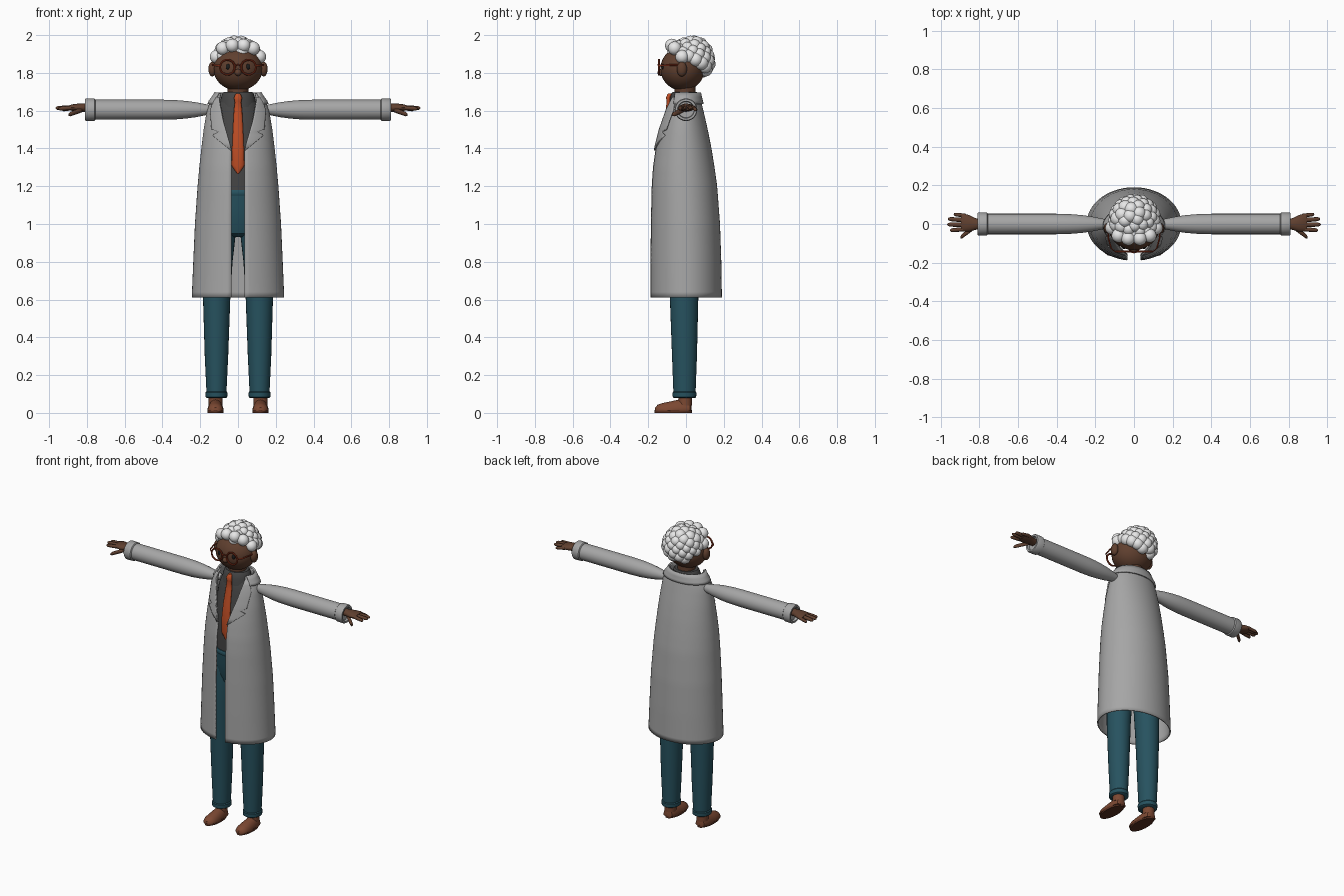
import bpy, bmesh, math
from mathutils import Matrix, Vector

cube = bpy.data.objects.get("Cube")
if cube:
    bpy.data.objects.remove(cube)


def material(name, *rgb):
    m = bpy.data.materials.new(name)
    m.use_nodes = True
    m.diffuse_color = (*rgb, 1)
    m.node_tree.nodes["Principled BSDF"].inputs["Base Color"].default_value = (*rgb, 1)
    return m


GREY = material("coat grey", .38, .38, .38)
SHIRT = material("charcoal", .06, .06, .06)
TEAL = material("dark teal", .02, .085, .115)
ORANGE = material("burnt orange", .52, .075, .018)
SKIN = material("brown skin", .115, .05, .028)
HAIR = material("white hair", .8, .8, .8)
SHOE = material("shoe brown", .2, .065, .032)
SOLE = material("sole brown", .1, .03, .015)
FRAME = material("frame red", .27, .035, .012)
BLACK = material("eye black", .012, .012, .012)


def finish(name, bm, mat, thick=0):
    bmesh.ops.recalc_face_normals(bm, faces=bm.faces)
    me = bpy.data.meshes.new(name)
    bm.to_mesh(me)
    bm.free()
    me.materials.append(mat)
    ob = bpy.data.objects.new(name, me)
    bpy.context.collection.objects.link(ob)
    if thick:
        mod = ob.modifiers.new("thickness", "SOLIDIFY")
        mod.thickness, mod.offset = thick, 0
    return ob


def bridge(bm, rings, closed):
    rows = [[bm.verts.new(p) for p in r] for r in rings]
    n = len(rows[0])
    for a, b in zip(rows, rows[1:]):
        for i in range(n if closed else n - 1):
            j = (i + 1) % n
            bm.faces.new((a[i], a[j], b[j], b[i]))
    if closed:
        bm.faces.new(rows[0])
        bm.faces.new(rows[-1])


def loft_into(bm, axis, sections, n=24, floor=None):
    """Sections are (x, y, z, radius_u, radius_v); rings lie across the axis."""
    rings = []
    for x, y, z, ru, rv in sections:
        ring = []
        for k in range(n):
            c, s = math.cos(math.tau * k / n), math.sin(math.tau * k / n)
            off = {"x": (0, ru * c, rv * s), "y": (ru * c, 0, rv * s),
                   "z": (ru * c, rv * s, 0)}[axis]
            p = Vector((x, y, z)) + Vector(off)
            if floor is not None:
                p.z = max(p.z, floor)
            ring.append(p)
        rings.append(ring)
    bridge(bm, rings, True)


def loft(name, mat, axis, sections, n=24, floor=None):
    bm = bmesh.new()
    loft_into(bm, axis, sections, n, floor)
    return finish(name, bm, mat)


def upright(name, mat, table, n=32):
    """Table rows are (z, half width, front y, back y)."""
    return loft(name, mat, "z", [(0, (f + b) / 2, z, a, (b - f) / 2) for z, a, f, b in table], n)


def balls(name, mat, items, u=20, v=12):
    """Items are (centre, radii)."""
    bm = bmesh.new()
    for c, r in items:
        bmesh.ops.create_uvsphere(bm, u_segments=u, v_segments=v, radius=1,
                                  matrix=Matrix.LocRotScale(Vector(c), None, Vector(r)))
    return finish(name, bm, mat)


def lerp(table, z):
    for a, b in zip(table, table[1:]):
        if z <= b[0]:
            t = max(0, (z - a[0]) / (b[0] - a[0]))
            return [p + (q - p) * t for p, q in zip(a[1:], b[1:])]
    return table[-1][1:]


# Coat: open-fronted shell wrapped around an oval profile
COAT = [(.61, .245, -.19, .19), (.8, .237, -.19, .187), (1, .228, -.188, .18),
        (1.2, .214, -.184, .165), (1.3, .205, -.177, .151), (1.4, .194, -.163, .135),
        (1.5, .182, -.144, .115), (1.6, .165, -.117, .092), (1.65, .146, -.1, .08),
        (1.69, .115, -.09, .07)]
OPENING = [(.61, .035), (1.39, .035), (1.55, .08), (1.66, .1), (1.69, .095)]


def coat_point(t, z, off=0):
    a, f, b = lerp(COAT, z)
    return ((a + off) * math.sin(t), (f + b) / 2 - ((b - f) / 2 + off) * math.cos(t), z)


def coat_angle(x, z):
    return math.asin(min(.98, x / lerp(COAT, z)[0]))


def wrap(name, rows, thick, off):
    """Rows are (z, start angle, end angle) on the coat surface."""
    bm = bmesh.new()
    n = 56 if rows[0][2] > 3 else 9
    bridge(bm, [[coat_point(t0 + (t1 - t0) * i / n, z, off) for i in range(n + 1)]
                for z, t0, t1 in rows], False)
    return finish(name, bm, GREY, thick)


rows = []
for k in range(37):
    z = .61 + 1.08 * k / 36
    t = coat_angle(lerp(OPENING, z)[0], z)
    rows.append((z, t, math.tau - t))
wrap("coat", rows, .008, -.004)

# Notched lapels and the collar behind the neck
LAPEL = [(1.39, .037), (1.47, .132), (1.487, .1), (1.5, .135), (1.6, .142), (1.67, .12)]
for s, side in ((1, "left"), (-1, "right")):
    rows = []
    for z in (1.39, 1.43, 1.47, 1.487, 1.5, 1.53, 1.56, 1.6, 1.64, 1.67):
        rows.append((z, s * coat_angle(lerp(OPENING, z)[0] - .003, z),
                     s * coat_angle(lerp(LAPEL, z)[0], z)))
    wrap(side + "_lapel", rows, .009, .004)
wrap("coat_collar", [(z, 1, math.tau - 1) for z in (1.635, 1.65, 1.67, 1.695)], .01, .005)

# Shirt, shirt collar and tie
upright("shirt", SHIRT, [(1.15, .14, -.12, .1), (1.4, .14, -.125, .1), (1.5, .132, -.112, .09),
                         (1.58, .122, -.095, .075), (1.64, .1, -.083, .062), (1.68, .07, -.065, .055)])
upright("shirt_collar", SHIRT, [(1.62, .098, -.09, .07), (1.66, .092, -.085, .068),
                                (1.69, .083, -.077, .064), (1.7, .074, -.07, .058)])
TIE = [(1.265, .003, -.122), (1.285, .018, -.124), (1.31, .034, -.126), (1.4, .031, -.13),
       (1.5, .027, -.118), (1.6, .022, -.097), (1.645, .017, -.092), (1.65, .019, -.093),
       (1.67, .021, -.094), (1.685, .015, -.088), (1.692, .008, -.084)]
loft("tie", ORANGE, "z", [(0, y, z, w, .011) for z, w, y in TIE], 16)

# Trousers: hips, waistband, legs and turned cuffs
upright("hips", TEAL, [(.93, .05, -.05, .04), (.95, .11, -.085, .075), (1, .148, -.1, .09),
                       (1.08, .15, -.115, .1), (1.17, .146, -.124, .105)])
upright("waistband", TEAL, [(1.15, .147, -.126, .106), (1.155, .15, -.13, .108),
                            (1.175, .15, -.13, .108), (1.18, .146, -.126, .105)])
for s, side in ((1, "left"), (-1, "right")):
    LEG = [(.09, .114, -.008, .052, .058), (.3, .114, -.008, .062, .066), (.6, .113, -.01, .072, .075),
           (.8, .106, -.01, .077, .082), (.92, .095, -.008, .08, .087), (1.05, .078, -.005, .075, .085)]
    loft(side + "_trouser_leg", TEAL, "z", [(s * x, y, z, a, b) for z, x, y, a, b in LEG], 28)
    loft(side + "_trouser_cuff", TEAL, "z", [(s * .114, -.008, z, r, r + .005) for z, r in
         ((.08, .052), (.084, .057), (.108, .058), (.114, .053))], 28)

    # Shoes
    loft(side + "_ankle", SHOE, "z", [(s * .119, -.005, z, .036, .036) for z in (.04, .1)])
    SHOE_LINE = [(.03, .018, .03), (.022, .032, .05), (0, .039, .06), (-.04, .041, .058),
                 (-.085, .043, .048), (-.125, .042, .04), (-.15, .033, .031), (-.163, .015, .016)]
    loft(side + "_shoe", SHOE, "y", [(s * .119, y, .012, w, h) for y, w, h in SHOE_LINE], 24, .01)
    loft(side + "_shoe_sole", SOLE, "z", [(s * .119, -.067, z, .043, .099) for z in (0, .015)], 32)

    # Sleeves with cuffs
    ARM = [(.12, .018), (.15, .025), (.18, .031), (.22, .039), (.27, .046), (.33, .051),
           (.4, .053), (.77, .053)]
    loft(side + "_sleeve", GREY, "x", [(s * x, 0, 1.605, r, r) for x, r in ARM], 28)
    loft(side + "_sleeve_cuff", GREY, "x", [(s * x, 0, 1.605, r, r) for x, r in
         ((.755, .053), (.76, .059), (.803, .06), (.81, .056), (.81, .045), (.795, .042))], 28)

    # Hand: palm, four fingers and thumb in one mesh
    bm = bmesh.new()
    loft_into(bm, "x", [(s * x, y, 1.616, ry, rz) for x, y, ry, rz in
                        ((.79, 0, .026, .022), (.82, 0, .03, .022), (.85, .003, .042, .021),
                         (.88, .007, .047, .017), (.895, .008, .042, .012))], 20)
    DIGITS = [((.87, .043, 1.614), (.932, .05, 1.604), .01), ((.87, .02, 1.617), (.962, .026, 1.612), .0115),
              ((.87, -.004, 1.617), (.966, -.003, 1.614), .0115), ((.87, -.026, 1.616), (.952, -.033, 1.61), .011),
              ((.825, -.015, 1.605), (.898, -.07, 1.578), .013)]
    for a, b, r in DIGITS:
        a, b = Vector(a), Vector(b)
        pts = [(a.lerp(b, t), r * k) for t, k in ((0, 1), (.5, 1), (.85, .9), (.95, .65), (1, .2))]
        loft_into(bm, "x", [(s * p.x, p.y, p.z, q, q) for p, q in pts], 12)
    finish(side + "_hand", bm, SKIN)

    # Ears, eyes and spectacle sides
    balls(side + "_ear", SKIN, [((s * .136, -.022, 1.82), (.021, .027, .039))])
    balls(side + "_eye", BLACK, [((s * .052, -.121, 1.832), (.012, .008, .015))])
    bpy.ops.mesh.primitive_torus_add(location=(s * .056, -.143, 1.83), rotation=(math.pi / 2, 0, 0),
                                     major_radius=.039, minor_radius=.0055,
                                     major_segments=32, minor_segments=8)
    rim = bpy.context.object
    rim.name = side + "_spectacle_rim"
    rim.data.materials.append(FRAME)
    loft(side + "_spectacle_arm", FRAME, "y", [(s * x, y, z, .004, .005) for x, y, z in
         ((.096, -.145, 1.838), (.118, -.125, 1.84), (.133, -.07, 1.842), (.136, -.015, 1.842))], 8)

loft("spectacle_bridge", FRAME, "x", [(x, y, z, .004, .004) for x, y, z in
     ((-.02, -.143, 1.838), (0, -.148, 1.843), (.02, -.143, 1.838))], 8)

# Head, nose and neck
balls("head", SKIN, [((0, -.018, 1.822), (.13, .117, .116))], 40, 24)
balls("nose", SKIN, [((0, -.133, 1.802), (.018, .018, .018))])
loft("neck", SKIN, "z", [(0, -.005, z, .056, .056) for z in (1.64, 1.74)])

# Curly hair: a skull cap covered in evenly spread round curls
curls = [((0, .025, 1.873), (.112, .108, .1))]
COUNT = 84
for k in range(COUNT):
    h = 1 - 2 * (k + .5) / COUNT
    w, ang = math.sqrt(1 - h * h), k * math.pi * (3 - math.sqrt(5))
    x, y, z = .103 * w * math.cos(ang), .024 + .1 * w * math.sin(ang), 1.872 + .092 * h
    if z > 1.866 - .68 * y:
        r = .034 + .004 * math.sin(k * 2.3)
        curls.append(((x, y, z), (r, r, r)))
for s in (1, -1):
    for x, y, z in ((.03, -.075, 1.945), (.08, -.06, 1.93), (.113, -.02, 1.885)):
        curls.append(((s * x, y, z), (.036, .036, .036)))
balls("curly_hair", HAIR, curls)

# Smooth shading with crisp edges
bpy.ops.object.select_all(action="DESELECT")
for ob in bpy.context.scene.objects:
    if ob.type == "MESH":
        ob.select_set(True)
        bpy.context.view_layer.objects.active = ob
bpy.ops.object.shade_smooth_by_angle(angle=math.radians(40))
